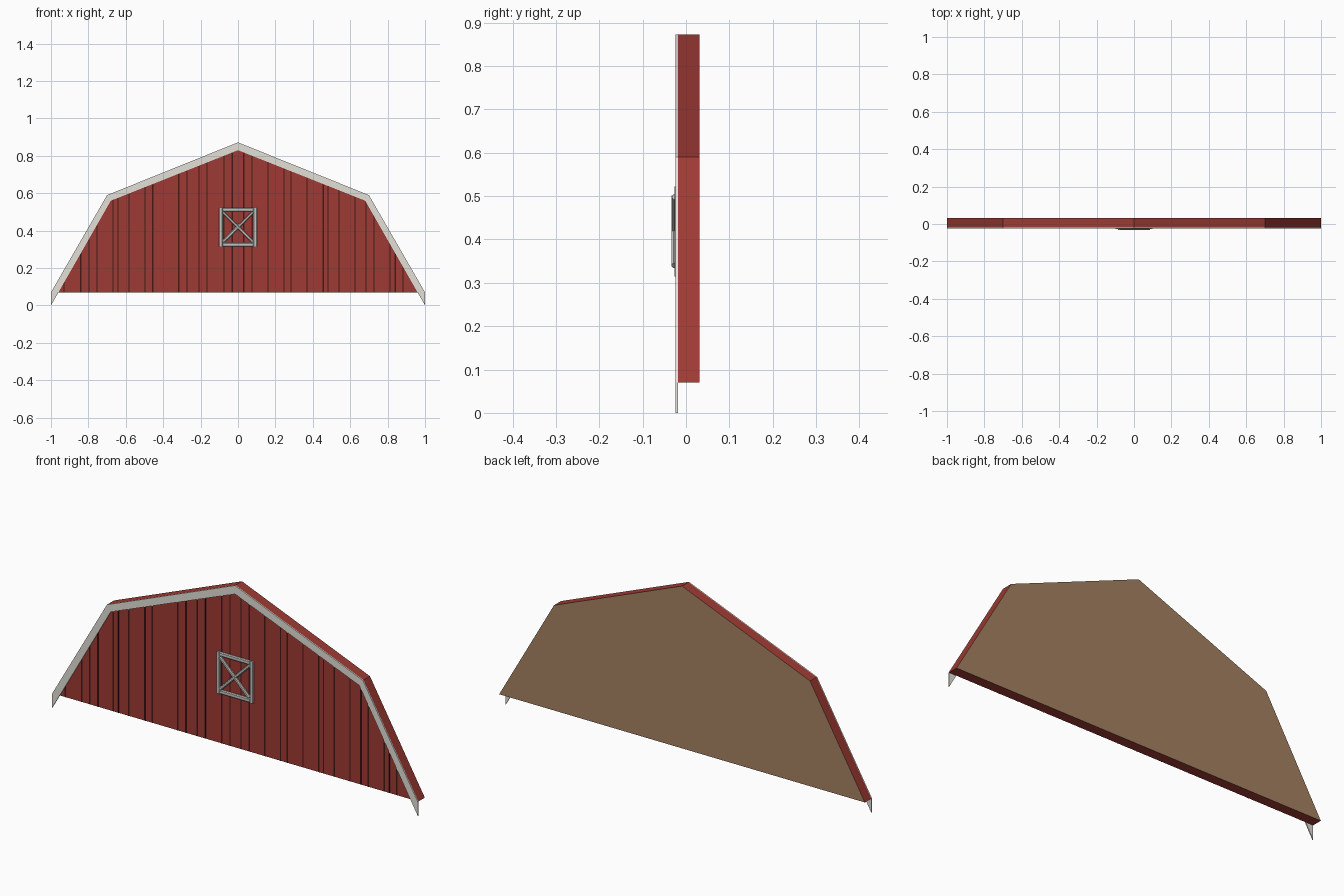
import bpy, bmesh, math
from mathutils import Vector

if "Cube" in bpy.data.objects:
    bpy.data.objects.remove(bpy.data.objects["Cube"])


def material(name, rgb):
    """Flat colour given as sRGB 0-255, stored as linear."""
    m = bpy.data.materials.new(name)
    lin = [((c / 255 + 0.055) / 1.055) ** 2.4 for c in rgb]
    m.diffuse_color = (*lin, 1)
    m.use_nodes = True
    m.node_tree.nodes["Principled BSDF"].inputs["Base Color"].default_value = m.diffuse_color
    return m


RED = material("barn_red", (158, 58, 51))
DARK = material("groove_dark_red", (68, 24, 21))
WHITE = material("trim_white", (226, 224, 215))
GREY = material("window_grey", (196, 197, 193))
BROWN = material("back_brown", (166, 130, 99))


def make_object(name, bm, *mats):
    bmesh.ops.recalc_face_normals(bm, faces=bm.faces)
    mesh = bpy.data.meshes.new(name)
    bm.to_mesh(mesh)
    bm.free()
    for m in mats:
        mesh.materials.append(m)
    ob = bpy.data.objects.new(name, mesh)
    bpy.context.collection.objects.link(ob)
    return ob


def slab(bm, outline, y0, y1):
    """Extrude an x/z outline from y0 (front) to y1 (back)."""
    front = [bm.verts.new((x, y0, z)) for x, z in outline]
    back = [bm.verts.new((x, y1, z)) for x, z in outline]
    bm.faces.new(front)
    bm.faces.new(back[::-1])
    n = len(outline)
    for i in range(n):
        j = (i + 1) % n
        bm.faces.new((front[i], back[i], back[j], front[j]))


def bar(bm, a, b, width, y0, y1, inset):
    """Straight bar between two x/z points with chamfered front edges."""
    a, b = Vector(a), Vector(b)
    d = (b - a).normalized()
    side = Vector((-d.y, d.x))
    h = width / 2
    ym = y0 + inset
    section = [(-h, y1), (-h, ym), (-h + inset, y0),
               (h - inset, y0), (h, ym), (h, y1)]
    rings = []
    for p in (a, b):
        rings.append([bm.verts.new(((p + side * s).x, y, (p + side * s).y))
                      for s, y in section])
    n = len(section)
    for i in range(n):
        j = (i + 1) % n
        bm.faces.new((rings[0][i], rings[0][j], rings[1][j], rings[1][i]))
    bm.faces.new(rings[0][::-1])
    bm.faces.new(rings[1])


# Gable wall: red front and edges, brown back
BASE = 0.07
FRONT = -0.019
profile = [(-1, BASE), (-0.7, 0.59), (0, 0.872), (0.7, 0.59), (1, BASE)]
bm = bmesh.new()
slab(bm, profile, FRONT, 0.031)
bm.normal_update()
for f in bm.faces:
    if all(v.co.y > 0 for v in f.verts):
        f.material_index = 1
make_object("gable_wall", bm, RED, BROWN)


# Board grooves: thin upright strips that end under the roof trim
def inner_roof(x):
    x = abs(x)
    if x < 0.68:
        return 0.83 - x * 0.27 / 0.68
    return 0.56 - (x - 0.68) * 1.75


grooves = [-0.93, -0.84, -0.797, -0.754, -0.668, -0.642, -0.583, -0.497,
           -0.455, -0.316, -0.273, -0.209, -0.166, -0.075, -0.03, 0.03, 0.075,
           0.16, 0.246, 0.283, 0.369, 0.455, 0.481, 0.54, 0.626, 0.684,
           0.727, 0.813, 0.84, 0.882]
bm = bmesh.new()
for x in grooves:
    l, r = x - 0.0035, x + 0.0035
    slab(bm, [(l, BASE), (r, BASE), (r, inner_roof(r)), (l, inner_roof(l))],
         FRONT - 0.001, FRONT + 0.001)
make_object("board_grooves", bm, DARK)

# Roof trim: two boards each side, tails hanging below the wall
bm = bmesh.new()
for s in (-1, 1):
    upper = [(0, 0.872), (0.7, 0.59), (0.68, 0.56), (0, 0.83)]
    lower = [(0.7, 0.59), (1, BASE), (1, 0), (0.68, 0.56)]
    for board in (upper, lower):
        slab(bm, [(s * x, z) for x, z in board], -0.024, FRONT)
make_object("roof_trim", bm, WHITE)

# Window frame: two uprights and two rails
X, Z0, Z1, W = 0.102, 0.315, 0.522, 0.021
bm = bmesh.new()
for s in (-1, 1):
    x = s * (X - W / 2)
    bar(bm, (x, Z0), (x, Z1), W, -0.027, FRONT, 0.004)
for z in (Z0 + W / 2, Z1 - W / 2):
    bar(bm, (-X + W, z), (X - W, z), W, -0.027, FRONT, 0.004)
make_object("window_frame", bm, GREY)

# Crossed braces standing slightly proud of the frame
bm = bmesh.new()
bar(bm, (-0.08, 0.34), (0.08, 0.498), 0.016, -0.032, -0.022, 0.004)
bar(bm, (-0.08, 0.498), (0.08, 0.34), 0.016, -0.033, -0.023, 0.004)
make_object("window_cross", bm, GREY)
